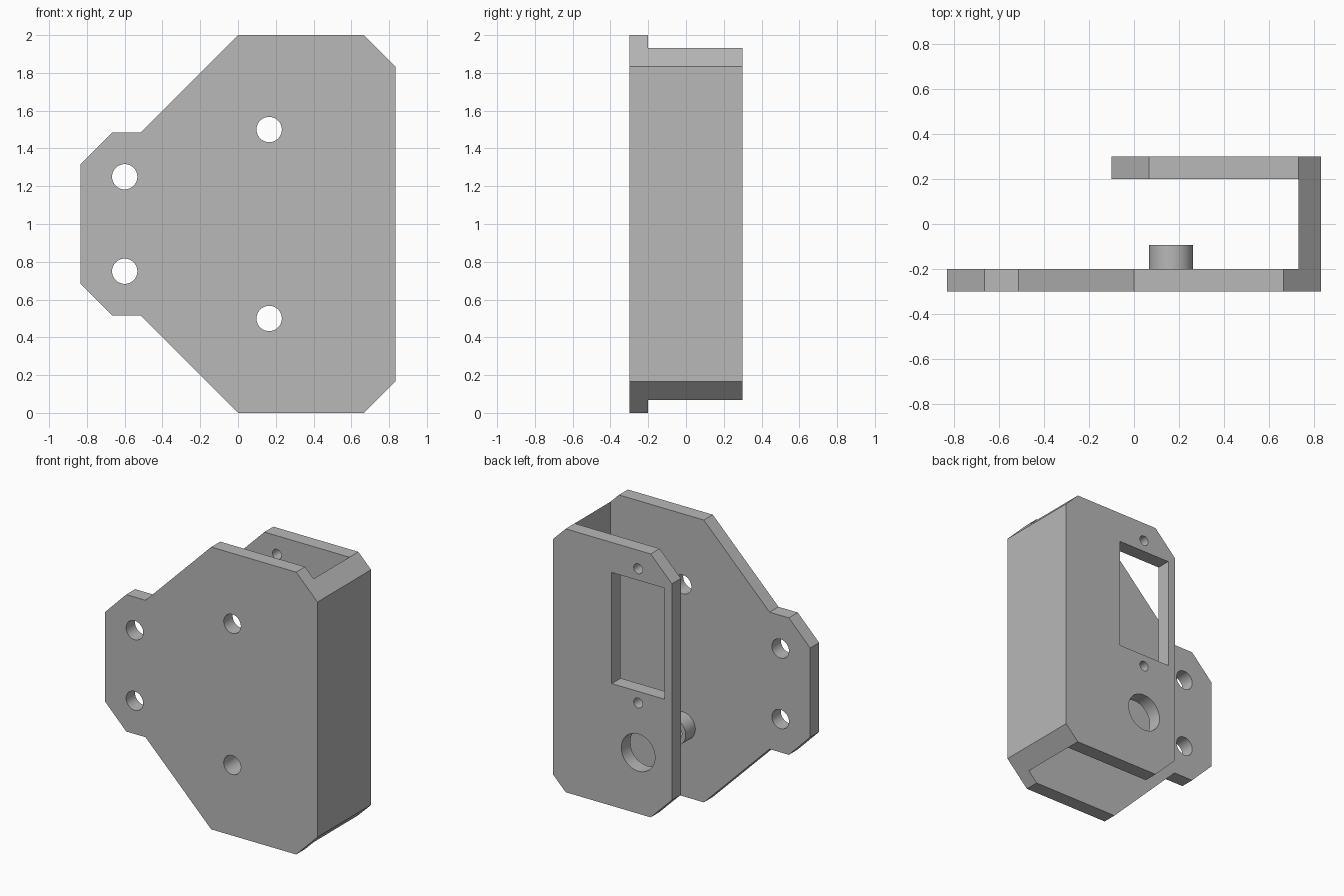
import bpy, bmesh, math
from mathutils import Matrix, Vector

old = bpy.data.objects.get("Cube")
if old:
    bpy.data.objects.remove(old, do_unlink=True)

grey = bpy.data.materials.new("plain_grey")
grey.use_nodes = True
grey.diffuse_color = (0.48, 0.48, 0.48, 1)
grey.node_tree.nodes["Principled BSDF"].inputs["Base Color"].default_value = grey.diffuse_color


def prism(name, outline, y0, y1):
    """Extrude an (x, z) outline from y0 to y1."""
    bm = bmesh.new()
    face = bm.faces.new([bm.verts.new((x, y0, z)) for x, z in outline])
    ext = bmesh.ops.extrude_face_region(bm, geom=[face])
    moved = [g for g in ext["geom"] if isinstance(g, bmesh.types.BMVert)]
    bmesh.ops.translate(bm, verts=moved, vec=(0, y1 - y0, 0))
    bmesh.ops.recalc_face_normals(bm, faces=bm.faces)
    mesh = bpy.data.meshes.new(name)
    bm.to_mesh(mesh)
    bm.free()
    mesh.materials.append(grey)
    obj = bpy.data.objects.new(name, mesh)
    bpy.context.collection.objects.link(obj)
    return obj


def circle(x, z, r, n=48):
    return [(x + r * math.cos(math.tau * i / n), z + r * math.sin(math.tau * i / n))
            for i in range(n)]


def activate(obj):
    bpy.ops.object.select_all(action="DESELECT")
    obj.select_set(True)
    bpy.context.view_layer.objects.active = obj


def cut(obj, outlines):
    """Cut each outline straight through the part along y."""
    for outline in outlines:
        cutter = prism("cutter", outline, -1, 1)
        cutter.hide_render = True
        mod = obj.modifiers.new("cut", "BOOLEAN")
        mod.operation = "DIFFERENCE"
        mod.solver = "EXACT"
        mod.object = cutter
        activate(obj)
        bpy.ops.object.modifier_apply(modifier=mod.name)
        bpy.data.objects.remove(cutter, do_unlink=True)


def mirrored(upper):
    """Close an upper-half outline by mirroring it about z = 1."""
    return upper + [(x, 2 - z) for x, z in reversed(upper)]


edge, inner, chamfer = 0.833, 0.733, 0.167
hole_x, hole_r = 0.165, 0.067
back_top = 1.933

# Front plate with a mounting tab on one side
front_plate = prism("front_plate", mirrored([
    (-edge, 1.316), (-0.666, 1.485), (-0.515, 1.485), (0, 2),
    (edge - chamfer, 2), (edge, 2 - chamfer)]), -0.3, -0.2)
cut(front_plate, [circle(x, z, hole_r) for x, z in
                  ((hole_x, 1.5), (hole_x, 0.5), (-0.6, 1.25), (-0.6, 0.75))])

# Side wall joining the two plates
side_wall = prism("side_wall", mirrored([(inner, back_top), (edge, 2 - chamfer)]), -0.2, 0.2)

# Back plate with a rectangular window, two screw holes and an access hole
back_plate = prism("back_plate", mirrored([
    (-0.1, back_top - chamfer), (chamfer - 0.1, back_top),
    (inner, back_top), (edge, 2 - chamfer)]), 0.2, 0.3)
w, low, high = 0.207, 0.933, 1.72
window = [(hole_x - w, low), (hole_x + w, low), (hole_x + w, high), (hole_x - w, high)]
cut(back_plate, [window, circle(hole_x, 1.802, 0.035), circle(hole_x, 0.851, 0.035),
                 circle(hole_x, 0.5, 0.132)])

# Hollow boss behind the lower hole
boss = prism("boss", circle(hole_x, 0.5, 0.098), -0.2, -0.093)
cut(boss, [circle(hole_x, 0.5, hole_r)])

# Smooth the round walls, keep the corners sharp
for obj in (front_plate, side_wall, back_plate, boss):
    activate(obj)
    bpy.ops.object.shade_smooth_by_angle(angle=math.radians(30))
